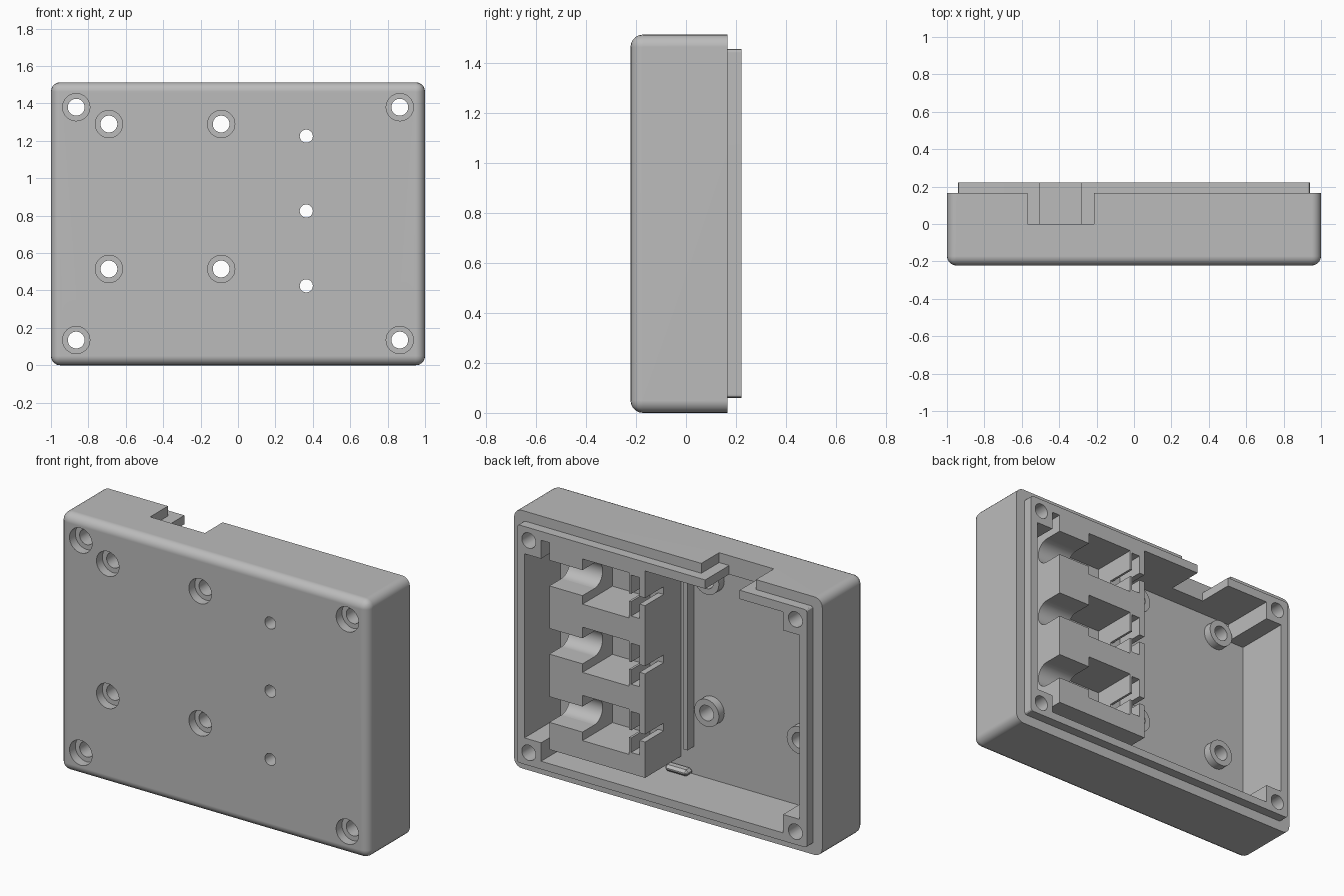
import bpy, bmesh, math
from mathutils import Matrix, Vector

old = bpy.data.objects.get("Cube")
if old:
    bpy.data.objects.remove(old, do_unlink=True)

grey = bpy.data.materials.new("plain grey")
grey.use_nodes = True
grey.diffuse_color = (0.5, 0.5, 0.5, 1)
grey.node_tree.nodes["Principled BSDF"].inputs["Base Color"].default_value = (0.5, 0.5, 0.5, 1)


def finish(bm, name):
    mesh = bpy.data.meshes.new(name)
    bm.to_mesh(mesh)
    bm.free()
    mesh.materials.append(grey)
    ob = bpy.data.objects.new(name, mesh)
    bpy.context.scene.collection.objects.link(ob)
    return ob


def box(name, x, y, z, bevel=0.0, segments=5, keep_back=False):
    """Box from (min, max) ranges; keep_back leaves the rear rim sharp."""
    bm = bmesh.new()
    bmesh.ops.create_cube(bm, size=1)
    for v in bm.verts:
        v.co = Vector(r[0] if c < 0 else r[1] for r, c in zip((x, y, z), v.co))
    if bevel:
        edges = [e for e in bm.edges
                 if not (keep_back and all(abs(v.co.y - y[1]) < 1e-5 for v in e.verts))]
        bmesh.ops.bevel(bm, geom=edges, offset=bevel, segments=segments,
                        profile=0.5, affect='EDGES', clamp_overlap=True)
    return finish(bm, name)


def cylinder(name, centre, radius, depth, axis='X'):
    """Cylinder along y (turned about X) or along x (turned about Y)."""
    bm = bmesh.new()
    place = Matrix.Translation(centre) @ Matrix.Rotation(math.pi / 2, 4, axis)
    bmesh.ops.create_cone(bm, cap_ends=True, segments=32, radius1=radius,
                          radius2=radius, depth=depth, matrix=place)
    return finish(bm, name)


def along_y(name, x, z, radius, y):
    return cylinder(name, (x, sum(y) / 2, z), radius, y[1] - y[0])


def combine(target, tool, operation='DIFFERENCE'):
    mod = target.modifiers.new("cut", 'BOOLEAN')
    mod.operation = operation
    mod.solver = 'EXACT'
    mod.object = tool
    bpy.context.view_layer.objects.active = target
    bpy.ops.object.modifier_apply(modifier=mod.name)
    bpy.data.objects.remove(tool, do_unlink=True)


FLOOR = -0.112
BACK = 0.222
parts = []

# Case: rounded tray with a stepped rim
case = box("case", (-1, 1), (-0.222, 0.165), (0, 1.513), 0.05, keep_back=True)
combine(case, box("rim", (-0.94, 0.94), (0, BACK), (0.06, 1.455), 0.015, 3, True), 'UNION')
combine(case, box("cavity", (-0.893, 0.893), (FLOOR, 0.4), (0.107, 1.403)))

# Cable notch in the top wall: wide outside, narrow through the rim
combine(case, box("notch", (-0.57, -0.215), (0, 0.4), (1.455, 1.7)))
combine(case, box("notch", (-0.503, -0.28), (0, 0.4), (1.35, 1.7)))
parts.append(case)


def screw_hole(x, z):
    combine(case, along_y("counterbore", x, z, 0.073, (-0.3, -0.168)))
    combine(case, along_y("hole", x, z, 0.045, (-0.3, 0.4)))


# Corner posts with screw holes
for side, sx in (("right", -1), ("left", 1)):
    for level, z, zr in (("lower", 0.135, (0.107, 0.215)), ("upper", 1.38, (1.295, 1.403))):
        xr = sorted((sx * 0.785, sx * 0.893))
        post = box(f"{level}_{side}_corner_post", xr, (FLOOR, BACK), zr)
        combine(post, along_y("hole", sx * 0.865, z, 0.045, (-0.3, 0.4)))
        screw_hole(sx * 0.865, z)
        parts.append(post)

# Board mounting bosses
for i, (x, z) in enumerate((x, z) for x in (-0.69, -0.09) for z in (0.515, 1.29)):
    boss = along_y(f"board_boss_{i + 1}", x, z, 0.08, (FLOOR, -0.062))
    combine(boss, along_y("hole", x, z, 0.045, (-0.3, 0.4)))
    screw_hole(x, z)
    parts.append(boss)

# Holder block with three socket bays, flush with the rim
block = box("holder_block", (0.11, 0.731), (FLOOR, BACK), (0.19, 1.403))
for z in (0.425, 0.825, 1.225):
    # rectangular pocket
    combine(block, box("pocket", (0.214, 0.516), (-0.055, 0.4), (z - 0.125, z + 0.14)))
    # round-bottomed channel to the side
    combine(block, cylinder("channel_bottom", (0.65, 0.11, z), 0.075, 0.3, 'Y'))
    combine(block, box("channel", (0.5, 0.8), (0.11, 0.4), (z - 0.075, z + 0.075)))
    # contact slot and wire slit
    combine(block, box("slot", (0.146, 0.2), (0.05, 0.4), (z - 0.11, z + 0.13)))
    combine(block, box("slit", (0.05, 0.25), (0.05, 0.4), (z - 0.025, z + 0.02)))
    # pin hole through block and front
    for ob in (block, case):
        combine(ob, along_y("pin_hole", 0.365, z, 0.035, (-0.3, 0.1)))
parts.append(block)

# Board guide rib and locating tab
parts.append(box("guide_rib", (0.025, 0.05), (FLOOR, -0.05), (0.27, 1.403)))
parts.append(box("locating_tab", (0.03, 0.18), (FLOOR, -0.05), (0.107, 0.145), 0.015, 1))

# Smooth shading with sharp edges kept, flat faces kept flat
bpy.ops.object.select_all(action='DESELECT')
for ob in parts:
    ob.select_set(True)
bpy.context.view_layer.objects.active = case
bpy.ops.object.shade_smooth_by_angle(angle=math.radians(30))
for ob in parts:
    normals = ob.modifiers.new("even normals", 'WEIGHTED_NORMAL')
    normals.keep_sharp = True
